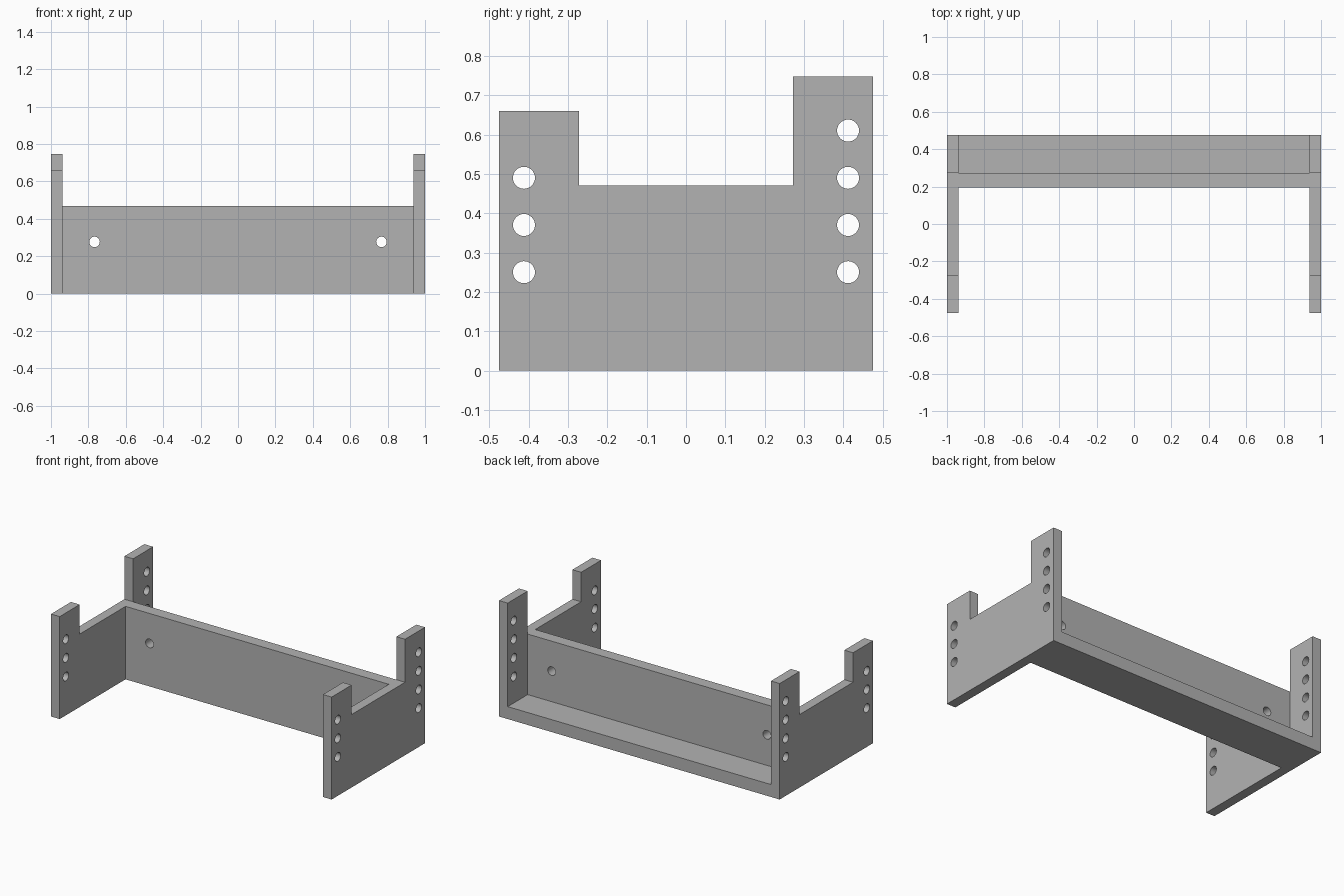
import bpy
import bmesh
import math
from mathutils import Matrix

cube = bpy.data.objects.get("Cube")
if cube:
    bpy.data.objects.remove(cube, do_unlink=True)

GREY = (0.45, 0.45, 0.45, 1)
grey = bpy.data.materials.new("plain grey")
grey.use_nodes = True
grey.diffuse_color = GREY
grey.node_tree.nodes["Principled BSDF"].inputs["Base Color"].default_value = GREY

INNER, DEPTH = 0.938, 0.475      # inner face of the sides, half depth
STEP, RIM, FLOOR = 0.272, 0.47, 0.08
WALL_FRONT = 0.195
HOLE = 0.028


def make_object(name, bm):
    bmesh.ops.recalc_face_normals(bm, faces=bm.faces)
    mesh = bpy.data.meshes.new(name)
    bm.to_mesh(mesh)
    bm.free()
    mesh.materials.append(grey)
    obj = bpy.data.objects.new(name, mesh)
    bpy.context.collection.objects.link(obj)
    return obj


def extrude_profile(name, profile, x0, x1):
    """Extrude a (y, z) outline along x."""
    bm = bmesh.new()
    face = bm.faces.new([bm.verts.new((x0, y, z)) for y, z in profile])
    out = bmesh.ops.extrude_face_region(bm, geom=[face], use_keep_orig=True)
    moved = [g for g in out["geom"] if isinstance(g, bmesh.types.BMVert)]
    bmesh.ops.translate(bm, verts=moved, vec=(x1 - x0, 0, 0))
    return make_object(name, bm)


def drill(obj, centres, axis):
    """Cut round holes through a part along the given axis."""
    turn = Matrix.Rotation(math.pi / 2, 4, "Y" if axis == "X" else "X")
    bm = bmesh.new()
    for c in centres:
        bmesh.ops.create_cone(bm, cap_ends=True, segments=32, radius1=HOLE,
                              radius2=HOLE, depth=0.3,
                              matrix=Matrix.Translation(c) @ turn)
    cutter = make_object("hole_cutter", bm)
    cutter.hide_render = True
    mod = obj.modifiers.new("holes", "BOOLEAN")
    mod.operation = "DIFFERENCE"
    mod.solver = "EXACT"
    mod.object = cutter
    bpy.ops.object.select_all(action="DESELECT")
    bpy.context.view_layer.objects.active = obj
    obj.select_set(True)
    bpy.ops.object.modifier_apply(modifier=mod.name)
    bpy.data.objects.remove(cutter, do_unlink=True)
    bpy.ops.object.shade_smooth_by_angle(angle=math.radians(30))


# Side plates: short front post, low middle, tall back post
side_profile = [(-DEPTH, 0), (DEPTH, 0), (DEPTH, 0.747), (STEP, 0.747),
                (STEP, RIM), (-STEP, RIM), (-STEP, 0.66), (-DEPTH, 0.66)]
for name, s in (("left_side", 1), ("right_side", -1)):
    side = extrude_profile(name, side_profile, s * INNER, s)
    holes = [(s * 0.97, y, 0.25 + 0.12 * i)
             for y, count in ((-0.412, 3), (0.412, 4)) for i in range(count)]
    drill(side, holes, "X")

# Cross wall with a ledge behind it, one L-shaped piece
wall_profile = [(WALL_FRONT, 0), (DEPTH, 0), (DEPTH, FLOOR), (STEP, FLOOR),
                (STEP, RIM), (WALL_FRONT, RIM)]
wall = extrude_profile("cross_wall_and_ledge", wall_profile, -INNER, INNER)
drill(wall, [(s * 0.767, 0.23, 0.277) for s in (-1, 1)], "Y")
